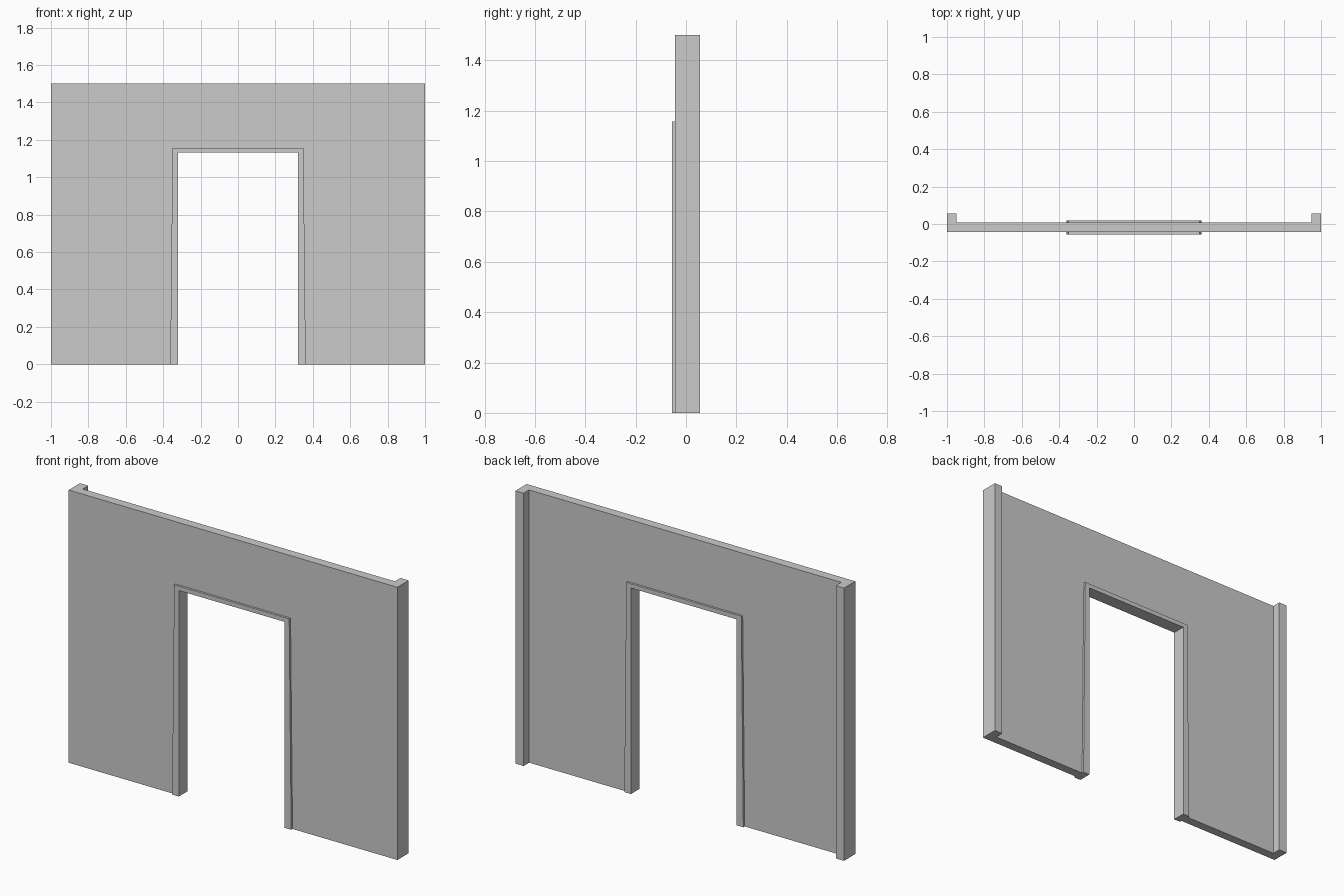
import bpy, bmesh

if "Cube" in bpy.data.objects:
    bpy.data.objects.remove(bpy.data.objects["Cube"])

FRONT, BACK, PANEL_BACK = -0.043, 0.055, 0.007   # wall depth positions
HEIGHT = 1.5


def prism(name, outline, y0, y1):
    """Extrude an (x, z) outline along y."""
    bm = bmesh.new()
    face = bm.faces.new([bm.verts.new((x, y0, z)) for x, z in outline])
    ext = bmesh.ops.extrude_face_region(bm, geom=[face])
    moved = [v for v in ext["geom"] if isinstance(v, bmesh.types.BMVert)]
    bmesh.ops.translate(bm, verts=moved, vec=(0, y1 - y0, 0))
    bmesh.ops.recalc_face_normals(bm, faces=bm.faces)
    mesh = bpy.data.meshes.new(name)
    bm.to_mesh(mesh)
    bm.free()
    obj = bpy.data.objects.new(name, mesh)
    bpy.context.collection.objects.link(obj)
    return obj


def rect(half_width, z0, z1):
    return [(-half_width, z0), (half_width, z0), (half_width, z1), (-half_width, z1)]


def mirrored(half):
    """Complete a right-hand outline with its mirror image."""
    return half + [(-x, z) for x, z in reversed(half)]


def cut(target, cutter):
    cutter.hide_render = True
    mod = target.modifiers.new("cut", 'BOOLEAN')
    mod.operation = 'DIFFERENCE'
    mod.solver = 'EXACT'
    mod.object = cutter
    bpy.context.view_layer.objects.active = target
    bpy.ops.object.modifier_apply(modifier=mod.name)
    bpy.data.objects.remove(cutter)


# Wall slab: recessed at the back to leave two end returns, then the doorway
wall = prism("wall", rect(1.0, 0, HEIGHT), FRONT, BACK)
cut(wall, prism("recess_cutter", rect(0.95, -0.1, HEIGHT + 0.1), PANEL_BACK, 0.3))
cut(wall, prism("doorway_cutter",
                mirrored([(0.3628, -0.1), (0.35, 1.157)]), -0.3, 0.3))

# Door frame: outer edge flares slightly to the floor, proud of both wall faces
prism("door_frame",
      mirrored([(0.322, 1.133), (0.322, 0), (0.362, 0), (0.35, 1.157)]),
      -0.055, 0.019)
